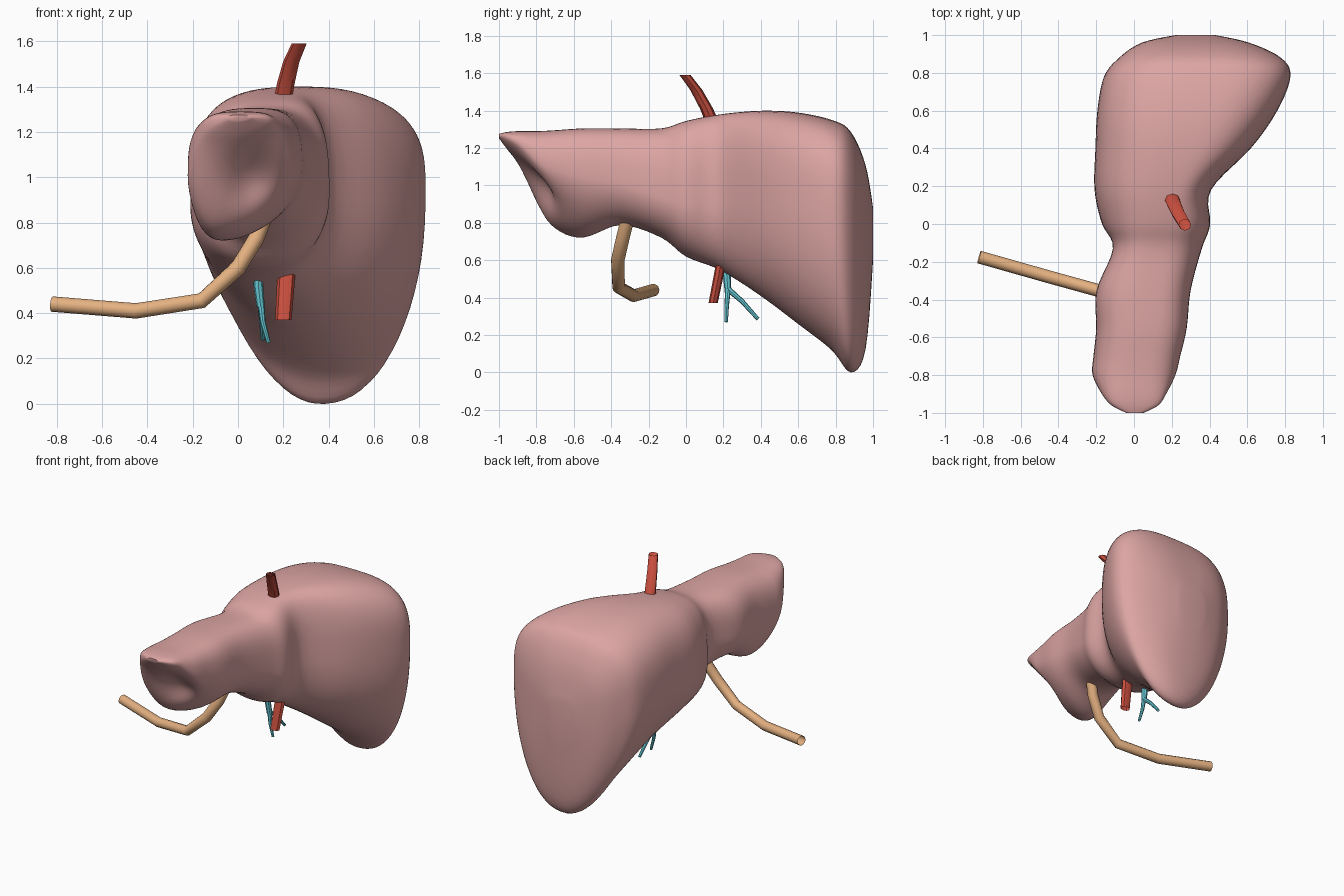
import bpy, bmesh, math
from mathutils import Vector

if "Cube" in bpy.data.objects:
    bpy.data.objects.remove(bpy.data.objects["Cube"])


def material(name, rgb):
    m = bpy.data.materials.new(name)
    m.diffuse_color = (*rgb, 1)
    m.use_nodes = True
    m.node_tree.nodes["Principled BSDF"].inputs["Base Color"].default_value = m.diffuse_color
    return m


PINK = material("liver_pink", (0.72, 0.38, 0.37))
RED = material("vessel_red", (0.60, 0.08, 0.05))
TAN = material("duct_tan", (0.78, 0.44, 0.22))
BLUE = material("duct_blue", (0.14, 0.62, 0.70))

# Liver sections along y: y, left x/z, right x/z, top x/z, bottom x/z
SECTIONS = [
    (-1.00, -.04, 1.26, .05, 1.26, .00, 1.275, .00, 1.25),
    (-.96, -.12, 1.23, .13, 1.25, .00, 1.285, .00, 1.19),
    (-.90, -.17, 1.17, .17, 1.22, .01, 1.29, -.02, 1.10),
    (-.80, -.22, 1.03, .22, 1.12, .03, 1.29, -.08, .90),
    (-.70, -.215, .99, .245, 1.08, .05, 1.295, -.09, .77),
    (-.55, -.20, .99, .28, 1.05, .07, 1.305, -.06, .72),
    (-.35, -.20, 1.00, .30, 1.02, .09, 1.305, .05, .79),
    (-.13, -.11, 1.00, .36, .95, .12, 1.305, .10, .72),
    (.00, -.17, .88, .405, .92, .16, 1.345, .12, .62),
    (.18, -.21, .88, .405, .92, .20, 1.38, .16, .55),
    (.40, -.205, .90, .62, .92, .28, 1.40, .24, .41),
    (.60, -.195, .90, .76, .94, .32, 1.39, .32, .26),
    (.78, -.16, .88, .83, .94, .34, 1.35, .36, .12),
    (.88, -.08, .87, .78, .90, .34, 1.29, .36, .00),
    (.96, .04, .82, .61, .80, .32, 1.11, .36, .12),
    (1.00, .22, .74, .43, .74, .31, .88, .32, .60),
]


def catmull(a, b, c, d, t):
    return [0.5 * (2 * q + (r - p) * t + (2 * p - 5 * q + 4 * r - s) * t * t
                   + (3 * q - p - 3 * r + s) * t ** 3) for p, q, r, s in zip(a, b, c, d)]


def ring(sec, count=72):
    # Four superellipse quadrants joining the extreme points
    y, xl, zl, xr, zr, xt, zt, xb, zb = sec
    k = min(1, max(0, (y + .8) / .6))
    back = min(1, max(0, (y - .1) / .4))
    pts = []
    for i in range(count):
        a = 2 * math.pi * (i + .5) / count
        c, s = math.cos(a), math.sin(a)
        if s > 0:
            n = 3.0
        elif c > 0:
            n = 1.5 + .6 * k + .2 * back
        else:
            n = 2.3 - .4 * back
        u, v = abs(c) ** (2 / n), abs(s) ** (2 / n)
        xm, zm = (xt, zt) if s > 0 else (xb, zb)
        xs, zs = (xr, zr) if c > 0 else (xl, zl)
        pts.append((xm + (xs - xm) * u, y, max(0, zs + (zm - zs) * v)))
    return pts


def build_liver():
    rows, last = [], len(SECTIONS) - 1
    for i in range(last):
        q = [SECTIONS[min(last, max(0, i + j))] for j in (-1, 0, 1, 2)]
        rows += [catmull(*q, t / 5) for t in range(5)]
    rows.append(SECTIONS[-1])
    bm = bmesh.new()
    loops = [[bm.verts.new(p) for p in ring(r)] for r in rows]
    for a, b in zip(loops, loops[1:]):
        for i in range(len(a)):
            j = (i + 1) % len(a)
            bm.faces.new((a[i], a[j], b[j], b[i]))
    bm.faces.new(loops[0])
    bm.faces.new(loops[-1])
    # Soften the seams between quadrants
    for _ in range(2):
        inner = [v for l in loops[1:-1] for v in l]
        bmesh.ops.smooth_vert(bm, verts=inner, factor=.4,
                              use_axis_x=True, use_axis_z=True)
    # Hollow in the front face of the small lobe
    for l in loops:
        for v in l[len(l) // 2:]:
            x, y, z = v.co
            if y < -.4:
                v.co.y += .09 * math.exp(-((x - .06) / .12) ** 2 - ((z - 1.0) / .13) ** 2)
    bmesh.ops.recalc_face_normals(bm, faces=bm.faces)
    low = min(v.co.z for v in bm.verts)
    for v in bm.verts:
        v.co.z -= low * max(0, 1 - v.co.z)
    finish("liver", bm, PINK, 50)


def finish(name, bm, mat, angle):
    me = bpy.data.meshes.new(name)
    bm.to_mesh(me)
    bm.free()
    ob = bpy.data.objects.new(name, me)
    bpy.context.collection.objects.link(ob)
    me.materials.append(mat)
    bpy.ops.object.select_all(action='DESELECT')
    ob.select_set(True)
    bpy.context.view_layer.objects.active = ob
    bpy.ops.object.shade_smooth_by_angle(angle=math.radians(angle))


def tube(name, mat, path, radii, sides=10, flat=1, level=False):
    # Open tube along a path; flat squeezes its depth, level keeps the rings horizontal
    pts = [Vector(p) for p in path]
    bm, loops = bmesh.new(), []
    side = None
    for i, p in enumerate(pts):
        d = (pts[min(i + 1, len(pts) - 1)] - pts[max(i - 1, 0)]).normalized()
        if level:
            d = Vector((0, 0, 1))
        ref = side if side else Vector((1, 0, 0)) if abs(d.x) < .8 else Vector((0, 1, 0))
        side = (ref - d * ref.dot(d)).normalized()
        up = d.cross(side)
        loops.append([bm.verts.new(p + radii[i] * (
            side * math.cos(2 * math.pi * k / sides)
            + up * flat * math.sin(2 * math.pi * k / sides))) for k in range(sides)])
    for a, b in zip(loops, loops[1:]):
        for k in range(sides):
            j = (k + 1) % sides
            bm.faces.new((a[k], a[j], b[j], b[k]))
    bmesh.ops.recalc_face_normals(bm, faces=bm.faces)
    finish(name, bm, mat, 40)


build_liver()

# Vessels above and below
tube("upper_vein", RED, [(.20, .135, 1.35), (.21, .11, 1.41), (.235, .055, 1.51), (.27, -.005, 1.59)],
     [.04, .039, .036, .033], 8, .9, True)
tube("lower_vein", RED, [(.215, .19, .60), (.21, .175, .52), (.20, .145, .37)],
     [.039, .039, .036], 8, .68, True)

# Curved duct under the small lobe
tube("long_duct", TAN, [(.11, -.315, .81), (.08, -.335, .73), (0, -.365, .60), (-.16, -.36, .455),
                        (-.45, -.28, .41), (-.82, -.175, .44)], [.036] * 3 + [.034] * 3, 12)

# Forked duct
tube("forked_duct_stem", BLUE, [(.09, .215, .56), (.09, .218, .52), (.10, .225, .43)], [.021, .021, .018], 8)
tube("forked_duct_front_branch", BLUE, [(.10, .225, .45), (.11, .218, .36), (.135, .215, .27)],
     [.016, .012, .009], 8)
tube("forked_duct_back_branch", BLUE, [(.10, .22, .45), (.105, .30, .38), (.11, .385, .285)],
     [.016, .013, .010], 8)
